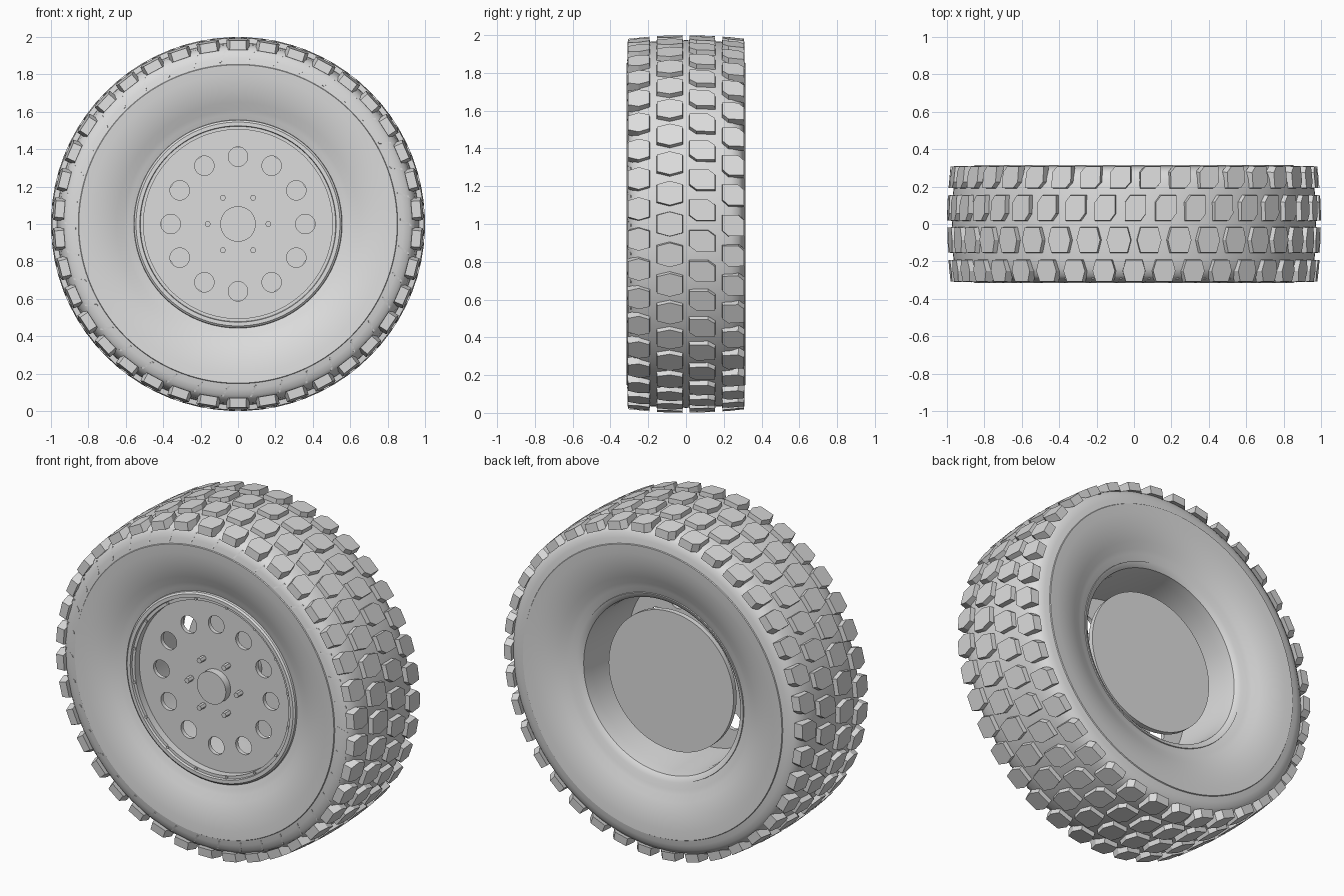
import bpy, bmesh, math
from mathutils import Vector

if "Cube" in bpy.data.objects:
    bpy.data.objects.remove(bpy.data.objects["Cube"])

TAU = 2 * math.pi
grey = bpy.data.materials.new("light_grey")
grey.diffuse_color = (0.72, 0.72, 0.72, 1)
grey.use_nodes = True
grey.node_tree.nodes["Principled BSDF"].inputs["Base Color"].default_value = grey.diffuse_color


def polar(r, a, y):
    """Point on the wheel: angle a runs clockwise from the top, seen from the front."""
    return Vector((r * math.sin(a), y, 1 + r * math.cos(a)))


def finish(name, bm, smooth=True):
    bmesh.ops.recalc_face_normals(bm, faces=bm.faces)
    me = bpy.data.meshes.new(name)
    bm.to_mesh(me)
    bm.free()
    ob = bpy.data.objects.new(name, me)
    bpy.context.collection.objects.link(ob)
    me.materials.append(grey)
    if smooth:
        bpy.ops.object.select_all(action='DESELECT')
        ob.select_set(True)
        bpy.context.view_layer.objects.active = ob
        bpy.ops.object.shade_smooth_by_angle(angle=math.radians(32))
    return ob


def lathe(name, profile, segs=108, closed=False):
    """Revolve (radius, y) points around the axle."""
    bm = bmesh.new()
    rings = []
    for r, y in profile:
        if r == 0:
            rings.append([bm.verts.new(polar(0, 0, y))] * segs)
        else:
            rings.append([bm.verts.new(polar(r, TAU * i / segs, y)) for i in range(segs)])
    pairs = list(zip(rings, rings[1:]))
    if closed:
        pairs.append((rings[-1], rings[0]))
    for a, b in pairs:
        for i in range(segs):
            j = (i + 1) % segs
            bm.faces.new(list(dict.fromkeys((a[i], a[j], b[j], b[i]))))
    return finish(name, bm)


def prism(bm, base, top):
    """Closed solid between two matching outlines."""
    lo = [bm.verts.new(p) for p in base]
    hi = [bm.verts.new(p) for p in top]
    bm.faces.new(lo)
    bm.faces.new(hi)
    for i in range(len(lo)):
        j = (i + 1) % len(lo)
        bm.faces.new((lo[i], lo[j], hi[j], hi[i]))


def studs(name, count, ring, radius, y0, y1, sides, offset=0.0):
    """Ring of small bolts pointing along the axle."""
    bm = bmesh.new()
    for k in range(count):
        c = polar(ring, TAU * (k + offset) / count, 0)
        outline = [c + Vector((radius * math.cos(TAU * i / sides), 0,
                               radius * math.sin(TAU * i / sides))) for i in range(sides)]
        prism(bm, [p + Vector((0, y0, 0)) for p in outline],
              [p + Vector((0, y1, 0)) for p in outline])
    finish(name, bm)


# Tire carcass: mirrored half profile from bead to crown
half = [(0.54, 0.235), (0.56, 0.243), (0.585, 0.250), (0.61, 0.259),
        (0.65, 0.277), (0.70, 0.294), (0.75, 0.306), (0.80, 0.313), (0.851, 0.316),
        (0.854, 0.311), (0.885, 0.306), (0.915, 0.297), (0.94, 0.278), (0.957, 0.24),
        (0.966, 0.18), (0.971, 0.09)]
lathe("tire", [(r, -y) for r, y in half] + [(0.973, 0)] + half[::-1], 144)

# Tread blocks: two rows of hexagons, two rows of corner-cut rectangles
hexagon = [(-1, 0), (-0.72, 1), (0.72, 1), (1, 0), (0.72, -1), (-0.72, -1)]
cut_rect = [(-1, 0.45), (-0.5, 1), (1, 1), (1, -0.45), (0.5, -1), (-1, -1)]
rows = [("tread_outer_front", -0.311, -0.19, hexagon, 0.066, 0.0),
        ("tread_inner_front", -0.157, -0.015, hexagon, 0.070, 0.5),
        ("tread_inner_back", 0.015, 0.157, cut_rect, 0.060, 0.05),
        ("tread_outer_back", 0.19, 0.311, cut_rect, 0.060, 0.55)]
BLOCKS = 38
for name, y0, y1, shape, half_len, phase in rows:
    bm = bmesh.new()
    mid, hw = (y0 + y1) / 2, (y1 - y0) / 2
    for k in range(BLOCKS):
        a = TAU * (k + phase) / BLOCKS
        base, top = [], []
        for t, s in shape:
            yb, yt = mid + s * hw, mid + s * hw * 0.94
            base.append(polar(0.955 if abs(yb) < 0.25 else 0.932, a + t * half_len, yb))
            top.append(polar(1.0 - 0.20 * yt * yt, a + t * half_len * 0.93, yt))
        prism(bm, base, top)
    finish(name, bm, smooth=False)

# Slanted shoulder ribs under the front outer blocks
bm = bmesh.new()
for k in range(BLOCKS):
    a = TAU * (k + 0.3) / BLOCKS
    path = [(0.866, a, 0.306), (0.925, a + 0.035, 0.287),
            (0.925, a + 0.047, 0.287), (0.866, a + 0.012, 0.306)]
    prism(bm, [polar(r, t, -y) for r, t, y in path],
          [polar(r + 0.002, t, -y - 0.006) for r, t, y in path])
finish("shoulder_ribs", bm, smooth=False)

# Rim barrel: raised front lip, plain back edge
lathe("rim", [(0.505, -0.19), (0.505, -0.248), (0.522, -0.248), (0.525, -0.262), (0.545, -0.262),
              (0.555, -0.254), (0.558, -0.235), (0.53, -0.20), (0.53, 0.20), (0.548, 0.235),
              (0.546, 0.244), (0.53, 0.238), (0.515, 0.225), (0.508, 0.16)], closed=True)

# Wheel face: flat disc with twelve round holes
cu = bpy.data.curves.new("wheel_face", 'CURVE')
cu.dimensions = '2D'
cu.fill_mode = 'BOTH'
cu.extrude = 0.012


def add_circle(cx, cy, r, n):
    sp = cu.splines.new('POLY')
    sp.points.add(n - 1)
    for i, p in enumerate(sp.points):
        p.co = (cx + r * math.cos(TAU * i / n), cy + r * math.sin(TAU * i / n), 0, 1)
    sp.use_cyclic_u = True


add_circle(0, 0, 0.508, 108)
for k in range(12):
    add_circle(0.36 * math.cos(TAU * k / 12), 0.36 * math.sin(TAU * k / 12), 0.052, 32)
face = bpy.data.objects.new("wheel_face", cu)
bpy.context.collection.objects.link(face)
face.rotation_euler = (math.pi / 2, 0, 0)
face.location = (0, -0.193, 1)
bpy.ops.object.select_all(action='DESELECT')
face.select_set(True)
bpy.context.view_layer.objects.active = face
bpy.ops.object.convert(target='MESH')
face = bpy.context.view_layer.objects.active
face.data.materials.clear()
face.data.materials.append(grey)
bpy.ops.object.shade_smooth_by_angle(angle=math.radians(32))

# Hub cap, axle and brake disc
lathe("hub_cap", [(0, -0.19), (0.095, -0.19), (0.095, -0.25), (0, -0.25)], 48)
lathe("axle", [(0.08, -0.19), (0.08, 0.12)], 32)
lathe("brake_disc", [(0, 0.11), (0.41, 0.11), (0.41, 0.14), (0, 0.14)], 96)

# Wheel nuts and small rim bolts
studs("wheel_nuts", 6, 0.162, 0.016, -0.19, -0.25, 6, 0.5)
studs("rim_bolts", 16, 0.513, 0.008, -0.24, -0.256, 8, 0.5)
